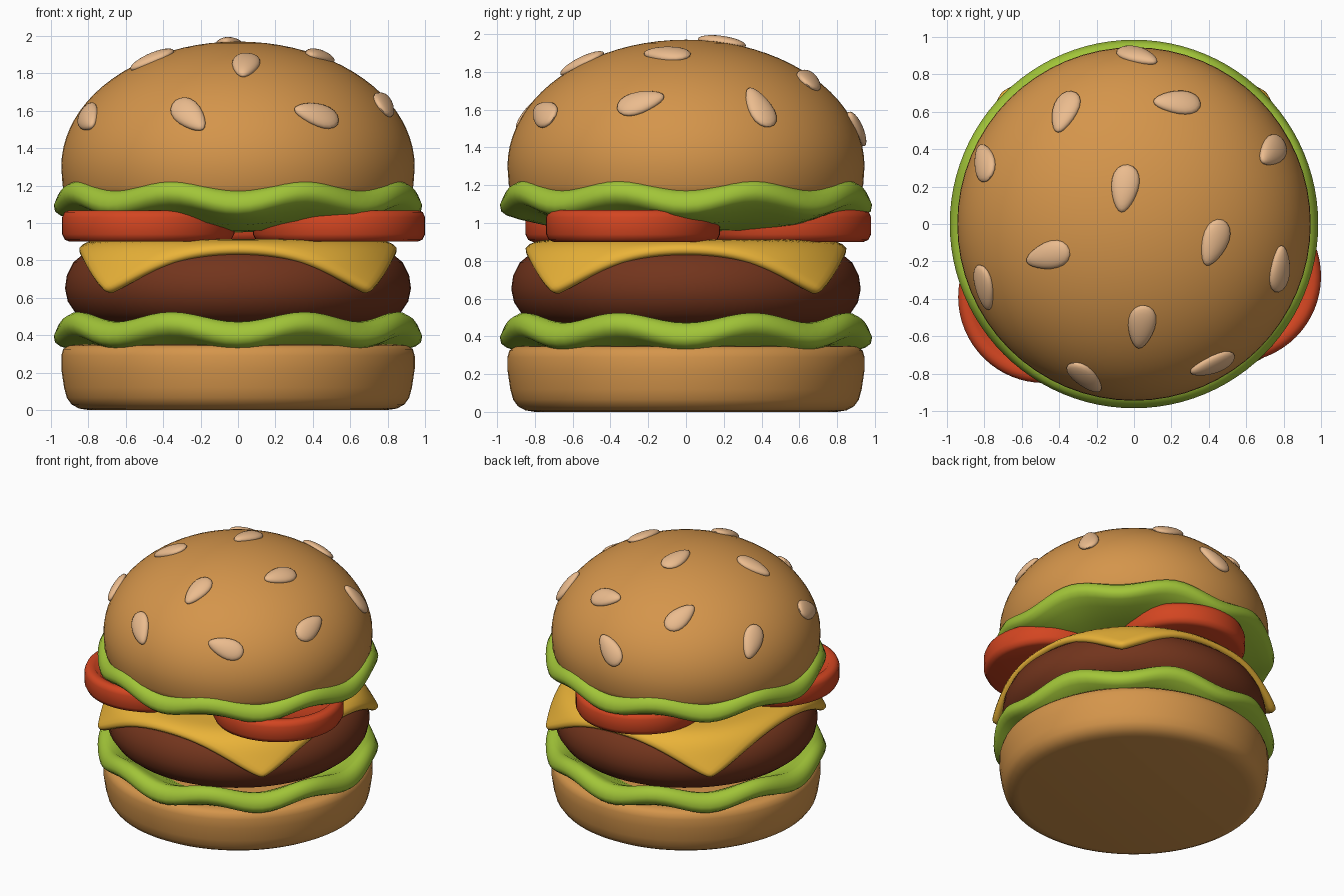
import bpy, bmesh
from math import sin, cos, pi, radians, sqrt
from mathutils import Vector, Matrix

if "Cube" in bpy.data.objects:
    bpy.data.objects.remove(bpy.data.objects["Cube"])


def material(name, rgb):
    m = bpy.data.materials.new(name)
    m.diffuse_color = (*rgb, 1)
    m.use_nodes = True
    m.node_tree.nodes["Principled BSDF"].inputs["Base Color"].default_value = m.diffuse_color
    return m


BUN = material("bun", (0.66, 0.30, 0.07))
GREEN = material("lettuce", (0.36, 0.56, 0.04))
RED = material("tomato", (0.65, 0.06, 0.015))
YELLOW = material("cheese", (0.82, 0.45, 0.04))
BROWN = material("patty", (0.17, 0.035, 0.012))
SEED = material("sesame", (0.83, 0.50, 0.27))


def finish(name, bm, mat, angle=50):
    bmesh.ops.remove_doubles(bm, verts=bm.verts, dist=1e-5)
    bmesh.ops.recalc_face_normals(bm, faces=bm.faces)
    me = bpy.data.meshes.new(name)
    bm.to_mesh(me)
    bm.free()
    me.materials.append(mat)
    ob = bpy.data.objects.new(name, me)
    bpy.context.collection.objects.link(ob)
    bpy.ops.object.select_all(action='DESELECT')
    ob.select_set(True)
    bpy.context.view_layer.objects.active = ob
    bpy.ops.object.shade_smooth_by_angle(angle=radians(angle))
    return ob


def lathe(name, profile, mat, segs=64, offset=(0, 0, 0), wave=lambda r, a: 0):
    """Spin (r, z) points from the bottom centre to the top centre."""
    bm = bmesh.new()
    rings = []
    for r, z in profile:
        ring = []
        for i in range(segs):
            a = 2 * pi * i / segs
            ring.append(bm.verts.new(Vector((r * cos(a), r * sin(a), z + wave(r, a))) + Vector(offset)))
        rings.append(ring)
    for lo, hi in zip(rings, rings[1:]):
        for i in range(segs):
            j = (i + 1) % segs
            bm.faces.new((lo[i], lo[j], hi[j], hi[i]))
    return finish(name, bm, mat)


# Bottom bun
lathe("bottom_bun", [(0, 0), (0.80, 0), (0.85, 0.008), (0.89, 0.03), (0.915, 0.065), (0.93, 0.12),
                     (0.945, 0.22), (0.945, 0.29), (0.935, 0.325), (0.91, 0.345), (0.87, 0.35), (0, 0.35)], BUN)

# Patty
lathe("patty", [(0, 0.46), (0.75, 0.46), (0.82, 0.48), (0.87, 0.52), (0.91, 0.58), (0.925, 0.65),
                (0.915, 0.72), (0.88, 0.79), (0.82, 0.84), (0.75, 0.86), (0, 0.86)], BROWN)

# Two wavy bowl-shaped lettuce leaves
LEAF = [(0, 0.25), (0.5, 0.26), (0.75, 0.30), (0.88, 0.34), (0.95, 0.37), (0.978, 0.395), (0.985, 0.43),
        (0.965, 0.475), (0.93, 0.497), (0.90, 0.497), (0.85, 0.475), (0.6, 0.34), (0, 0.31)]
for name, z in (("lower_lettuce", 0), ("upper_lettuce", 0.70)):
    lathe(name, LEAF, GREEN, 96, (0, 0, z), lambda r, a: -0.03 * (r / 0.95) ** 4 * cos(8 * a))

# Cheese slice draped over the patty
N, HALF, R0, BEND, MAXA = 24, 0.86, 0.75, 0.15, radians(60)
bm = bmesh.new()
bmesh.ops.create_grid(bm, x_segments=N, y_segments=N, size=1)
for v in bm.verts:
    p = v.co.xy * HALF * (1 - 0.08 * (v.co.x * v.co.y) ** 4)
    r, drop = p.length, 0
    if r > R0:
        t = min((r - R0) / BEND, MAXA)
        rest = r - R0 - t * BEND
        p = p.normalized() * (R0 + BEND * sin(t) + rest * cos(t))
        drop = BEND * (1 - cos(t)) + rest * sin(t)
    v.co = (p.x, p.y, 0.883 - drop)
cheese = finish("cheese", bm, YELLOW, 180)
sol = cheese.modifiers.new("thickness", 'SOLIDIFY')
sol.thickness, sol.offset = 0.06, 0
sub = cheese.modifiers.new("soft", 'SUBSURF')
sub.levels = sub.render_levels = 1

# Tomato slices with a raised rim and spokes
SLICE = [(0, 0.90), (0.42, 0.90), (0.445, 0.91), (0.46, 0.94), (0.46, 1.03), (0.448, 1.058), (0.425, 1.068),
         (0.39, 1.066), (0.37, 1.045), (0.10, 1.045), (0.08, 1.06), (0, 1.06)]
for i, (x, y) in enumerate([(0.54, -0.28), (-0.48, -0.39), (0.02, 0.52)]):
    lathe(f"tomato_slice_{i + 1}", SLICE, RED, 64, (x, y, 0))

# Top bun: half ellipsoid with a rounded lower edge
A, B, ZC = 0.945, 0.67, 1.30
dome = [(A * cos(t * pi / 40), ZC + B * sin(t * pi / 40)) for t in range(21)]
lathe("top_bun", [(0, 1.10), (0.82, 1.10), (0.88, 1.115), (0.92, 1.15), (0.938, 1.20)] + dome, BUN)

# Sesame seeds: x, y and heading of the narrow end seen from above
SEEDS = [(-0.05, 0.19, 262), (-0.37, 0.60, 250), (0.23, 0.65, 178), (0.02, 0.90, -20), (0.74, 0.39, 225),
         (0.43, -0.10, 250), (0.78, -0.24, 86), (-0.46, -0.17, 195), (-0.80, -0.34, 280), (-0.80, 0.33, 105),
         (0.04, -0.55, 262), (0.42, -0.75, 200), (-0.26, -0.82, -45)]
for i, (x, y, deg) in enumerate(SEEDS):
    z = B * sqrt(1 - (x * x + y * y) / A ** 2)
    n = Vector((x / A ** 2, y / A ** 2, z / B ** 2)).normalized()
    d = Vector((cos(radians(deg)), sin(radians(deg)), 0))
    d.z = -(n.x * d.x + n.y * d.y) / n.z
    d.normalize()
    frame = Matrix((d, n.cross(d), n)).transposed()
    bm = bmesh.new()
    bmesh.ops.create_uvsphere(bm, u_segments=20, v_segments=12, radius=1)
    for v in bm.verts:
        taper = 1 - 0.28 * v.co.x
        v.co = frame @ Vector((0.13 * v.co.x, 0.072 * taper * v.co.y, 0.035 * v.co.z)) + Vector((x, y, z + ZC))
    finish(f"sesame_seed_{i + 1}", bm, SEED)
